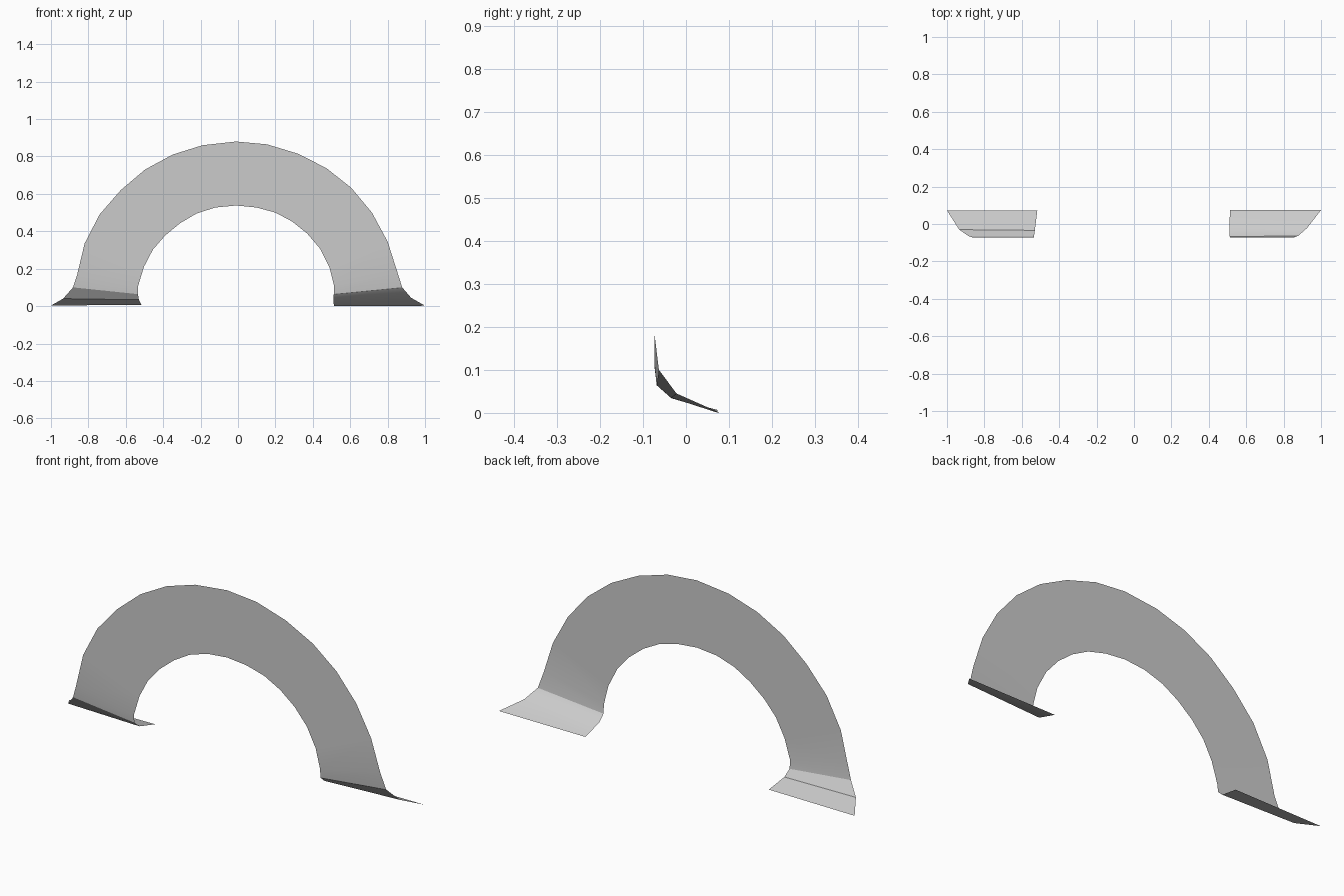
import bpy, bmesh

Y = -0.073  # plane of the flat arch

# Matching outer and inner rim points (x, z), left to right
outer = [(-.86, .168), (-.82, .335), (-.74, .49), (-.627, .62), (-.497, .73),
         (-.35, .81), (-.19, .86), (-.01, .88), (.155, .865), (.32, .815),
         (.472, .738), (.605, .633), (.716, .5), (.80, .345), (.852, .182)]
inner = [(-.535, .105), (-.503, .21), (-.455, .302), (-.39, .377), (-.31, .443),
         (-.222, .495), (-.122, .527), (-.01, .538), (.10, .527), (.20, .5),
         (.29, .452), (.37, .388), (.438, .308), (.488, .21), (.513, .11)]

# Flared feet: rows of (outer point, inner point), from the arch down to the ground
left_foot = [((-.882, -.066, .10), (-.535, -.068, .064)),
             ((-.935, -.03, .04), (-.53, -.034, .034)),
             ((-1.0, .073, .003), (-.517, .073, .007))]
right_foot = [((.878, -.063, .10), (.512, -.068, .064)),
              ((.925, -.022, .045), (.51, -.034, .035)),
              ((1.0, .075, .002), (.513, .075, .0))]

# Arch: one thin sheet strip running from foot to foot
arch = [((o[0], Y, o[1]), (i[0], Y, i[1])) for o, i in zip(outer, inner)]
rows = left_foot[::-1] + arch + right_foot
bm = bmesh.new()
pairs = [(bm.verts.new(o), bm.verts.new(i)) for o, i in rows]
for (o1, i1), (o2, i2) in zip(pairs, pairs[1:]):
    bm.faces.new((o1, i1, i2, o2))
mesh = bpy.data.meshes.new("flared_arch_strip")
bm.to_mesh(mesh)
bm.free()
obj = bpy.data.objects.new("flared_arch_strip", mesh)
bpy.context.collection.objects.link(obj)

# Smooth flare with sharper fold lines kept
bpy.context.view_layer.objects.active = obj
obj.select_set(True)
bpy.ops.object.shade_smooth_by_angle(angle=0.52)
